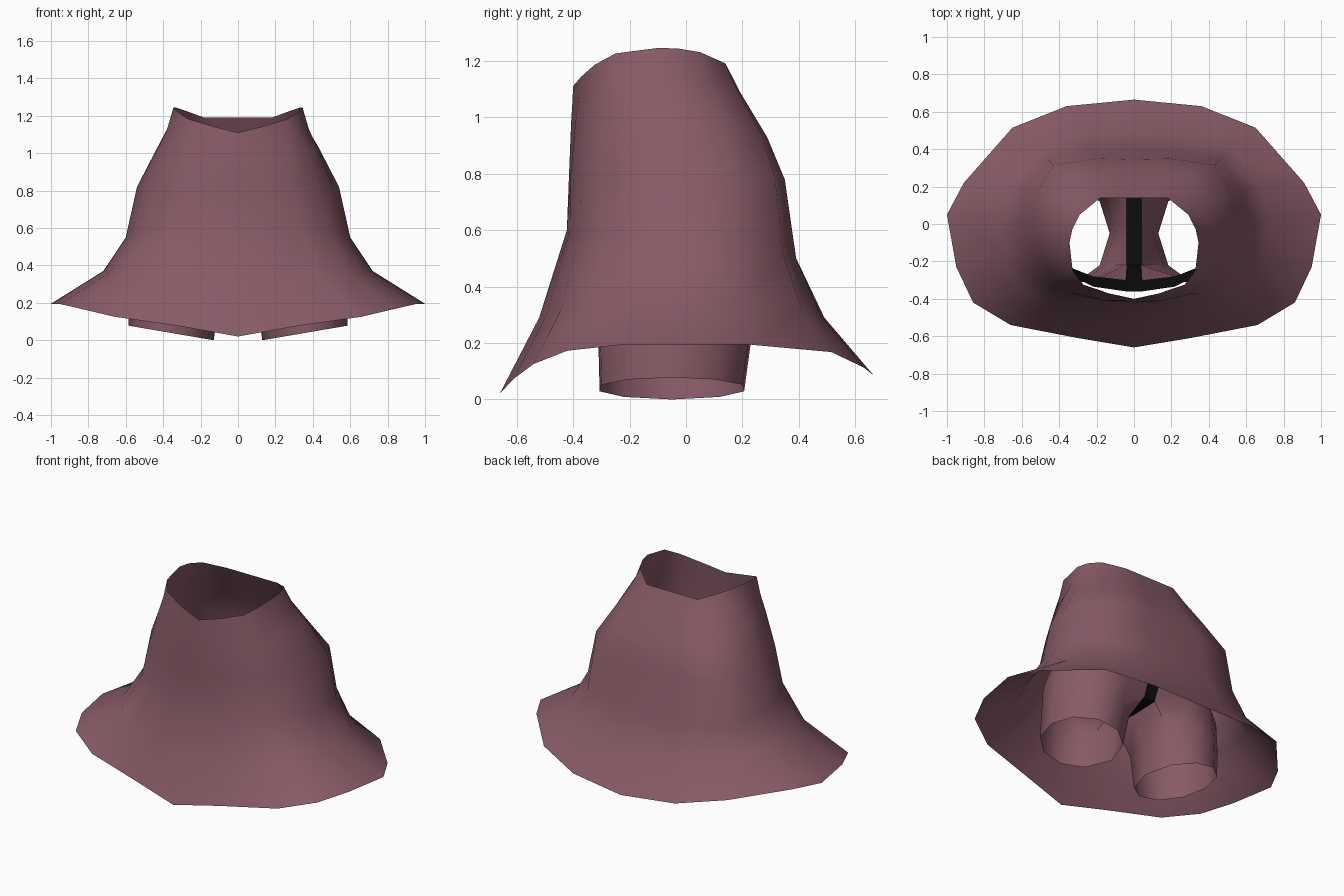
import bpy, bmesh, math

if "Cube" in bpy.data.objects:
    bpy.data.objects.remove(bpy.data.objects["Cube"])


def material(name, color):
    m = bpy.data.materials.new(name)
    m.diffuse_color = (*color, 1)
    m.use_nodes = True
    m.node_tree.nodes["Principled BSDF"].inputs["Base Color"].default_value = m.diffuse_color
    return m


mauve = material("mauve cloth", (0.245, 0.104, 0.134))
black = material("black lining", (0.004, 0.004, 0.004))


def finish(name, bm):
    bmesh.ops.remove_doubles(bm, verts=bm.verts, dist=0.0005)
    me = bpy.data.meshes.new(name)
    bm.to_mesh(me)
    bm.free()
    me.materials.append(mauve)
    me.materials.append(black)
    ob = bpy.data.objects.new(name, me)
    bpy.context.collection.objects.link(ob)
    bpy.ops.object.select_all(action='DESELECT')
    ob.select_set(True)
    bpy.context.view_layer.objects.active = ob
    bpy.ops.object.shade_smooth_by_angle(angle=math.radians(50))
    return ob


# ---- Skirt: half outlines from front centre to back centre ----
waist = [(0, -.40), (.13, -.372), (.27, -.325), (.328, -.25), (.345, -.10),
         (.33, -.03), (.29, .05), (.18, .14), (.09, .14), (0, .14)]
hip = [(0, -.415), (.15, -.41), (.30, -.375), (.43, -.29), (.51, -.15),
       (.54, 0), (.52, .17), (.43, .315), (.20, .35), (0, .345)]
hem = [(0, -.66), (.30, -.61), (.66, -.54), (.86, -.42), (.95, -.23),
       (1, .05), (.91, .22), (.65, .515), (.36, .63), (0, .665)]


def normal_shape(pts):
    w, cy = max(pts)
    f, b = cy - pts[0][1], pts[-1][1] - cy
    return [(x / w, (y - cy) / (b if y > cy else f)) for x, y in pts]


shapes = [normal_shape(s) for s in (waist, hip, hem)]

# shape blend, half width, centre y, front y, back y, z front, side, back, z power
levels = [
    (0.0, .345, -.10, -.40, .14, 1.11, 1.245, 1.19, 2.8),
    (0.3, .385, -.08, -.402, .19, 1.06, 1.13, 1.09, 2.5),
    (0.6, .44, -.05, -.407, .285, .98, 1.03, .93, 2),
    (1.0, .54, 0, -.415, .345, .78, .82, .78, 2),
    (1.2, .60, .01, -.422, .39, .60, .55, .50, 2),
    (1.6, .72, .03, -.52, .49, .29, .37, .29, 3),
    (2.0, 1.0, .05, -.66, .665, .02, .195, .085, 5),
]


def skirt_ring(t, w, cy, f, b, zf, zs, zb, p):
    i = min(int(t), 1)
    k = t - i
    half = []
    for (ax, ay), (bx, by) in zip(shapes[i], shapes[i + 1]):
        sx, sy = ax + (bx - ax) * k, ay + (by - ay) * k
        y = cy + sy * (b - cy if sy > 0 else cy - f)
        z = zs + ((zb if sy > 0 else zf) - zs) * abs(sy) ** p
        half.append((sx * w, y, z))
    return half + [(-x, y, z) for x, y, z in half[-2:0:-1]]


bm = bmesh.new()
rings = [[bm.verts.new(c) for c in skirt_ring(*lv)] for lv in levels]
n = len(rings[0])
for up, lo in zip(rings, rings[1:]):
    for j in range(n):
        k = (j + 1) % n
        bm.faces.new((lo[j], lo[k], up[k], up[j]))
finish("skirt", bm)

# ---- Shorts: two leg tubes joined by a crotch strip and a waistband ----
N = 9


def leg_ring(cx, cy, rx, ry, zin, zout, inner=None):
    pts = []
    for i in range(N + 1):
        a = math.radians(-140 + 280 * i / (N - 1)) if i < N else math.pi
        x = cx + rx * math.cos(a)
        if inner is not None and i in (0, N - 1, N):
            x = inner
        z = zin + (zout - zin) * (math.cos(a) + 1) / 2
        pts.append((x, cy + ry * math.sin(a), z))
    return pts


def waist_arc(rx, cy, ry, z):
    return [(.045 + rx * math.cos(a), cy + ry * math.sin(a), z)
            for a in (math.pi * (i / (N - 1) - .5) for i in range(N))]


arcs = [waist_arc(.45, -.03, .33, .76), waist_arc(.46, -.03, .27, .62)]
tubes = [leg_ring(.31, -.04, .26, .28, .37, .42, .04),
         leg_ring(.34, -.04, .24, .28, .20, .22),
         leg_ring(.358, -.05, .228, .265, 0, .078)]

bm = bmesh.new()
sides = []
for s in (1, -1):
    def add(pts):
        return [bm.verts.new((s * x, y, z)) for x, y, z in pts]

    def quad(a, b, c, d, mat=0):
        f = bm.faces.new((a, b, c, d) if s > 0 else (d, c, b, a))
        f.material_index = mat

    upper, lower = [add(p) for p in arcs], [add(p) for p in tubes]
    stack = upper + [lower[0]]
    for r in range(2):
        for j in range(N - 1):
            quad(stack[r + 1][j], stack[r + 1][j + 1], stack[r][j + 1], stack[r][j],
                 1 if r == 0 else 0)
    for r in range(2):
        for j in range(N + 1):
            k = (j + 1) % (N + 1)
            quad(lower[r + 1][j], lower[r + 1][k], lower[r][k], lower[r][j])
    # centre seam runs down the front, under the crotch and up the back
    c = lower[0]
    sides.append([upper[0][0], upper[1][0], c[0], c[N], c[N - 1],
                  upper[1][N - 1], upper[0][N - 1]])
right, left = sides
for i in range(len(right) - 1):
    f = bm.faces.new((left[i], left[i + 1], right[i + 1], right[i]))
    f.material_index = 1
finish("shorts", bm)
